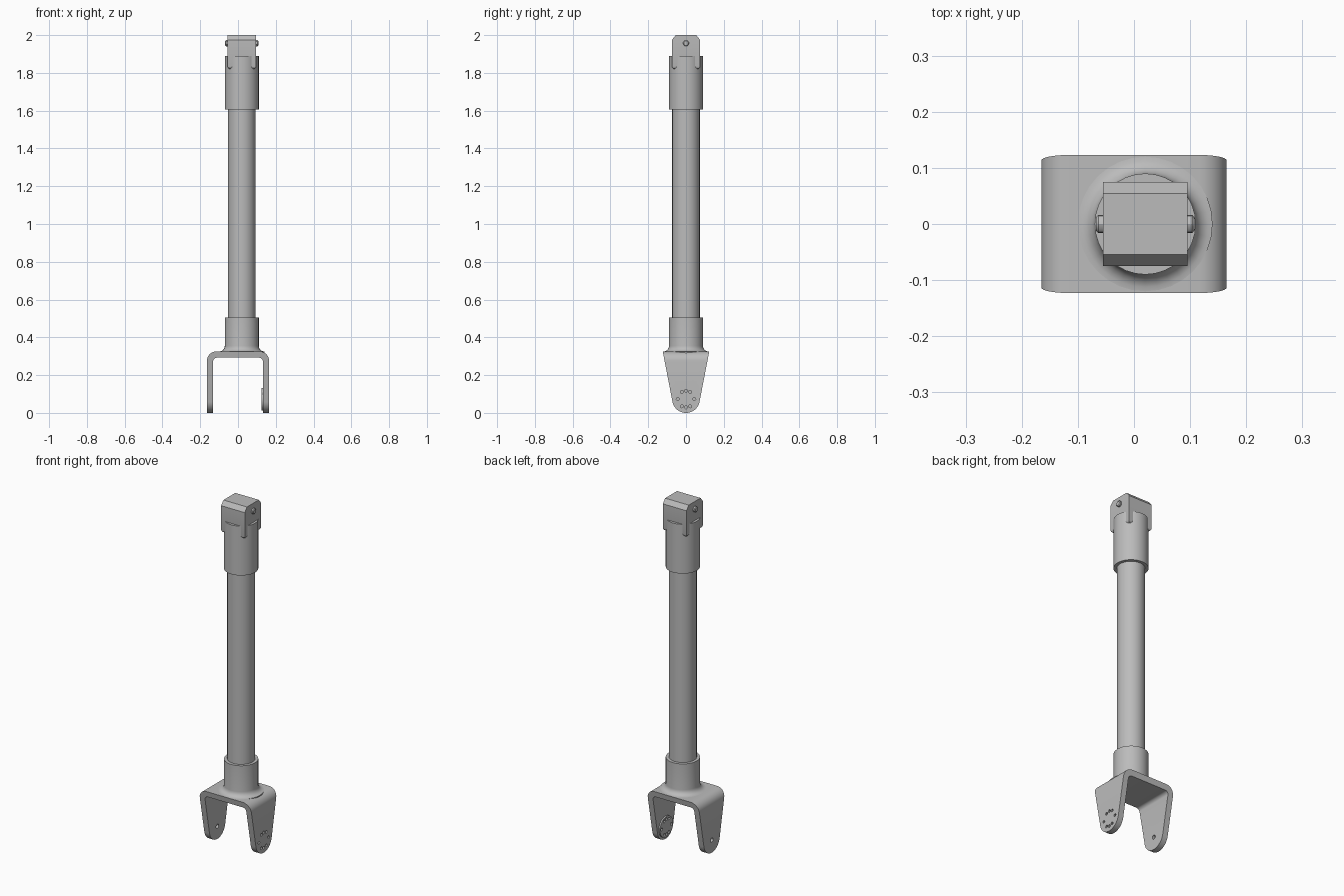
import bpy, bmesh
from math import sin, cos, pi, radians
from mathutils import Matrix, Vector

if "Cube" in bpy.data.objects:
    bpy.data.objects.remove(bpy.data.objects["Cube"], do_unlink=True)

AXIS_X = 0.02      # the shaft sits slightly off the yoke centre
PIVOT_Z = 0.073

steel = bpy.data.materials.new("grey steel")
steel.use_nodes = True
GREY = (0.5, 0.5, 0.5, 1)
steel.diffuse_color = GREY
steel.node_tree.nodes["Principled BSDF"].inputs["Base Color"].default_value = GREY


def finish(name, bm):
    bmesh.ops.recalc_face_normals(bm, faces=bm.faces)
    mesh = bpy.data.meshes.new(name)
    bm.to_mesh(mesh)
    bm.free()
    mesh.materials.append(steel)
    ob = bpy.data.objects.new(name, mesh)
    bpy.context.collection.objects.link(ob)
    return ob


def smooth(ob):
    bpy.ops.object.select_all(action="DESELECT")
    ob.select_set(True)
    bpy.context.view_layer.objects.active = ob
    bpy.ops.object.shade_smooth_by_angle(angle=radians(30))


def prism(name, points, start, vector):
    """Extrude a closed outline; start maps a profile point to 3D."""
    bm = bmesh.new()
    face = bm.faces.new([bm.verts.new(start(a, b)) for a, b in points])
    out = bmesh.ops.extrude_face_region(bm, geom=[face])
    moved = [g for g in out["geom"] if isinstance(g, bmesh.types.BMVert)]
    bmesh.ops.translate(bm, verts=moved, vec=vector)
    return finish(name, bm)


def lathe(name, profile, sides=32):
    """Closed solid of revolution around the shaft axis."""
    bm = bmesh.new()
    rings = [[bm.verts.new((AXIS_X + r * cos(2 * pi * i / sides),
                            r * sin(2 * pi * i / sides), z))
              for i in range(sides)] for r, z in profile]
    for low, high in zip(rings, rings[1:]):
        for i in range(sides):
            j = (i + 1) % sides
            bm.faces.new((low[i], low[j], high[j], high[i]))
    bm.faces.new(rings[0])
    bm.faces.new(rings[-1])
    ob = finish(name, bm)
    smooth(ob)
    return ob


def rod_x(name, centre, radius, length, sides=16, bevel=0):
    bm = bmesh.new()
    bmesh.ops.create_cone(bm, cap_ends=True, segments=sides, radius1=radius,
                          radius2=radius, depth=length,
                          matrix=Matrix.Translation(centre) @ Matrix.Rotation(pi / 2, 4, "Y"))
    if bevel:
        rims = [e for e in bm.edges if abs(e.verts[0].co.x - e.verts[1].co.x) < 1e-5]
        bmesh.ops.bevel(bm, geom=rims, offset=bevel, segments=1, affect="EDGES")
    return finish(name, bm)


def boolean(ob, cutter, operation):
    mod = ob.modifiers.new(operation.lower(), "BOOLEAN")
    mod.operation, mod.solver, mod.object = operation, "EXACT", cutter
    bpy.context.view_layer.objects.active = ob
    bpy.ops.object.modifier_apply(modifier=mod.name)
    bpy.data.objects.remove(cutter, do_unlink=True)


def arc(cx, cz, r, a0, a1, steps):
    return [(cx + r * cos(radians(a0 + (a1 - a0) * i / steps)),
             cz + r * sin(radians(a0 + (a1 - a0) * i / steps))) for i in range(steps + 1)]


# Yoke: bent strap cut to a tapered, round-ended side outline
OUT, IN, TOP, UNDER = 0.165, 0.132, 0.325, 0.292
strap = ([(OUT, -0.02)] + arc(OUT - 0.05, TOP - 0.05, 0.05, 0, 90, 8)
         + arc(0.05 - OUT, TOP - 0.05, 0.05, 90, 180, 8)
         + [(-OUT, -0.02), (-IN, -0.02)]
         + arc(0.02 - IN, UNDER - 0.02, 0.02, 180, 90, 5)
         + arc(IN - 0.02, UNDER - 0.02, 0.02, 90, 0, 5) + [(IN, -0.02)])
yoke = prism("yoke", strap, lambda a, b: (a, -0.2, b), (0, 0.4, 0))
outline = arc(0, PIVOT_Z, PIVOT_Z, -169, -11, 20) + [(0.126, 0.34), (-0.126, 0.34)]
boolean(yoke, prism("side_outline", outline, lambda a, b: (-0.3, a, b), (0.6, 0, 0)),
        "INTERSECT")

# Mounting disc on the inner face of the left arm
boolean(yoke, rod_x("mounting_disc", (IN, 0, PIVOT_Z), 0.06, 0.016, 32), "UNION")

# Ring of bolt holes in one arm, single pivot hole in the other
for i in range(12):
    if i % 6 in (1, 5):
        continue
    a = 2 * pi * i / 12
    hole = Vector((0.15, 0.044 * cos(a), PIVOT_Z + 0.044 * sin(a)))
    if i % 6 in (0, 2, 3, 4):
        boolean(yoke, rod_x("bolt_hole", hole, 0.008, 0.1, 12), "DIFFERENCE")
boolean(yoke, rod_x("pivot_hole", (-0.15, 0, PIVOT_Z), 0.012, 0.1, 16), "DIFFERENCE")
smooth(yoke)

# Lower collar with a flared foot
flare = [(0.12 - 0.03 * sin(radians(a)), 0.355 - 0.03 * cos(radians(a)))
         for a in range(0, 91, 15)]
lathe("lower_collar", [(0.12, 0.318)] + flare + [(0.09, 0.505)])

# Shaft and upper sleeve
lathe("shaft", [(0.073, 0.45), (0.073, 1.65)])
lathe("upper_sleeve", [(0.09, 1.605), (0.09, 1.89)])

# Head block with chamfered top and eased bottom edges
HALF = 0.0745
side = [(-HALF, 1.82), (HALF, 1.82), (HALF, 1.975), (0.054, 2.0),
        (-0.054, 2.0), (-HALF, 1.975)]
head = prism("head_block", side, lambda a, b: (AXIS_X - 0.0755, a, b), (0.151, 0, 0))
bm = bmesh.new()
bm.from_mesh(head.data)
bottom = [e for e in bm.edges if all(v.co.z < 1.83 for v in e.verts)]
bmesh.ops.bevel(bm, geom=bottom, offset=0.015, segments=3, profile=0.5, affect="EDGES")
bm.to_mesh(head.data)
bm.free()
smooth(head)

# Cross pin through the head
pin = rod_x("cross_pin", (AXIS_X, 0, 1.957), 0.016, 0.175, 12, 0.004)
smooth(pin)
